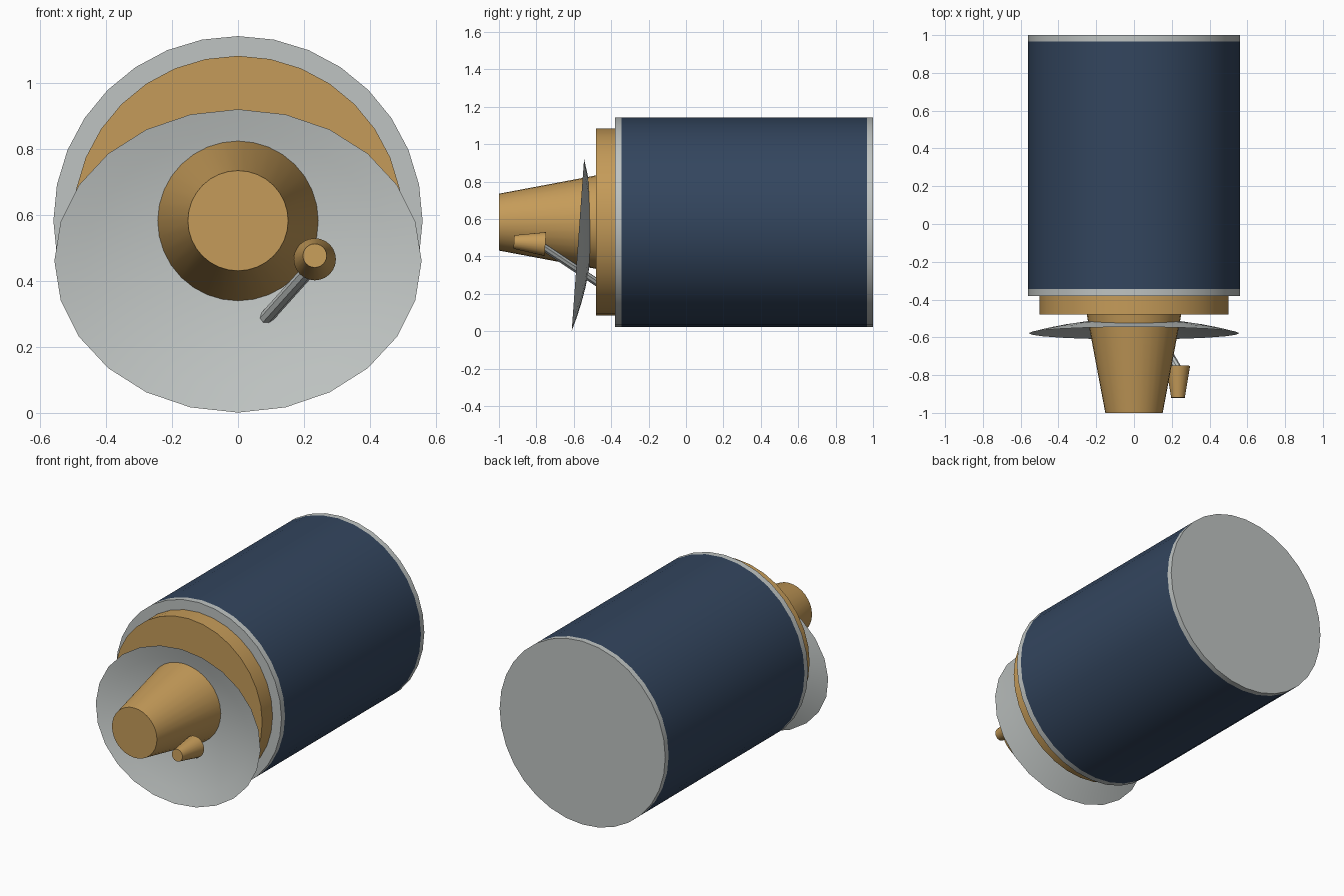
import bpy, bmesh, math
from mathutils import Vector

if "Cube" in bpy.data.objects:
    bpy.data.objects.remove(bpy.data.objects["Cube"], do_unlink=True)

AXIS_Z = 0.583


def material(name, rgb):
    m = bpy.data.materials.new(name)
    m.use_nodes = True
    m.diffuse_color = (*rgb, 1)
    m.node_tree.nodes["Principled BSDF"].inputs["Base Color"].default_value = (*rgb, 1)
    return m


gold = material("gold foil", (0.56, 0.33, 0.10))
silver = material("silver", (0.52, 0.55, 0.54))
navy = material("navy solar cells", (0.033, 0.06, 0.112))


def finish(bm, name, mat):
    me = bpy.data.meshes.new(name)
    bm.to_mesh(me)
    bm.free()
    me.materials.append(mat)
    ob = bpy.data.objects.new(name, me)
    bpy.context.collection.objects.link(ob)
    bpy.ops.object.select_all(action="DESELECT")
    ob.select_set(True)
    bpy.context.view_layer.objects.active = ob
    bpy.ops.object.shade_smooth_by_angle(angle=math.radians(30))
    return ob


def tapered(name, start, end, r_start, r_end, mat, sides=32, caps=True):
    """Cylinder or cone running from start to end."""
    start, end = Vector(start), Vector(end)
    bm = bmesh.new()
    bmesh.ops.create_cone(bm, cap_ends=caps, segments=sides, radius1=r_start,
                          radius2=r_end, depth=(end - start).length)
    ob = finish(bm, name, mat)
    ob.location = (start + end) / 2
    ob.rotation_mode = "QUATERNION"
    ob.rotation_quaternion = (end - start).to_track_quat("Z", "Y")
    return ob


def on_axis(name, y0, y1, r0, r1, mat, caps=True):
    return tapered(name, (0, y0, AXIS_Z), (0, y1, AXIS_Z), r0, r1, mat, caps=caps)


# Drum body with an end ring at each side
on_axis("solar_drum", -0.345, 0.967, 0.56, 0.56, navy, caps=False)
on_axis("front_ring", -0.38, -0.345, 0.56, 0.56, silver)
on_axis("rear_ring", 0.967, 1.0, 0.56, 0.56, silver)

# Foil-covered deck and nose cone
on_axis("front_deck", -0.48, -0.38, 0.5, 0.5, gold)
on_axis("nose_cone", -1.0, -0.48, 0.152, 0.25, gold)

# Shallow oval dish, leaning back at the top and open to the front
SIDES, RINGS = 24, 6
bm = bmesh.new()
bmesh.ops.create_circle(bm, cap_ends=True, cap_tris=True, segments=SIDES, radius=1)
spokes = [e for e in bm.edges if not e.is_boundary]
bmesh.ops.subdivide_edges(bm, edges=spokes, cuts=RINGS - 1, use_grid_fill=True)
for v in bm.verts:
    x, h = v.co.x, v.co.y
    depth = 0.075 * (1 - x * x - h * h)
    v.co = (0.557 * x, -0.578 + 0.033 * h + depth, 0.461 + 0.46 * h)
finish(bm, "dish", silver)

# Feed horn and its strut
tapered("feed_horn", (0.233, -0.92, 0.477), (0.233, -0.752, 0.466), 0.036, 0.064, gold, 24)
tapered("feed_strut", (0.235, -0.77, 0.455), (0.06, -0.475, 0.26), 0.021, 0.021, silver, 8)
